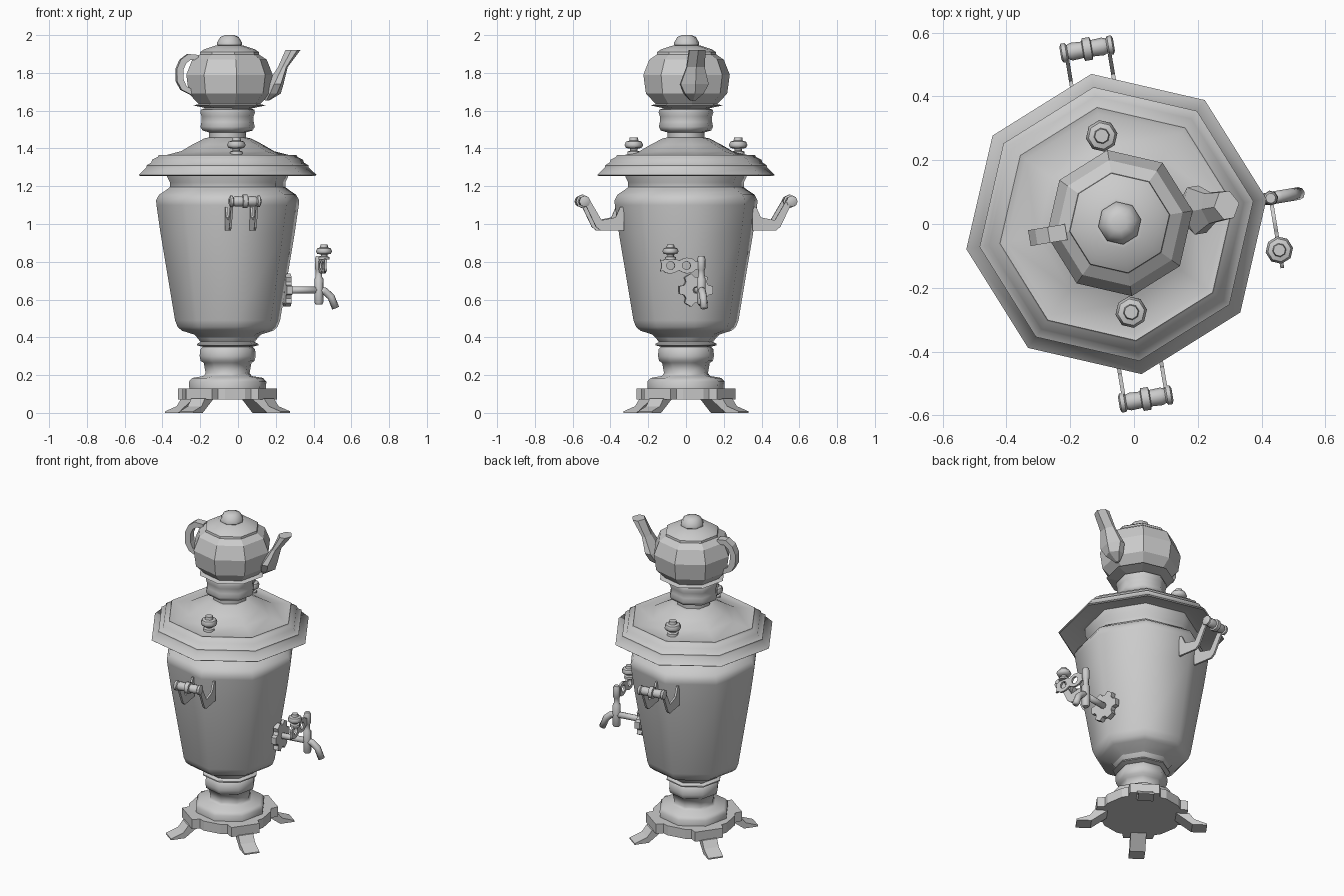
import bpy
import bmesh
from math import cos, sin, radians, tau
from mathutils import Matrix, Vector

default_cube = bpy.data.objects.get("Cube")
if default_cube:
    bpy.data.objects.remove(default_cube, do_unlink=True)


def move(x=0, y=0, z=0):
    return Matrix.Translation((x, y, z))


def turn(degrees, axis="Z"):
    return Matrix.Rotation(radians(degrees), 4, axis)


# The urn is turned a little about its axis; the teapot sits slightly off centre
URN = move(-0.055) @ turn(9.5)
POT = move(-0.045, 0.003) @ turn(9.5)


def finish(name, bm, matrix, smooth_angle):
    bmesh.ops.remove_doubles(bm, verts=bm.verts, dist=0.0001)
    bmesh.ops.recalc_face_normals(bm, faces=bm.faces)
    mesh = bpy.data.meshes.new(name)
    bm.to_mesh(mesh)
    bm.free()
    if smooth_angle:
        mesh.shade_smooth()
        mesh.set_sharp_from_angle(angle=radians(smooth_angle))
    obj = bpy.data.objects.new(name, mesh)
    obj.matrix_world = matrix
    bpy.context.collection.objects.link(obj)
    return obj


def loft(name, sections, matrix, smooth_angle=0):
    """Skin a list of point rings and cap both ends."""
    bm = bmesh.new()
    rings = [[bm.verts.new(p) for p in ring] for ring in sections]
    count = len(rings[0])
    for low, high in zip(rings, rings[1:]):
        for i in range(count):
            j = (i + 1) % count
            bm.faces.new((low[i], low[j], high[j], high[i]))
    bm.faces.new(rings[0][::-1])
    bm.faces.new(rings[-1])
    return finish(name, bm, matrix, smooth_angle)


def lathe(name, profile, matrix, smooth_angle=50, sides=8):
    """Turn a (radius, height) profile about z."""
    steps = [tau * i / sides for i in range(sides)]
    rings = [[(r * cos(a), r * sin(a), z) for a in steps] for r, z in profile]
    return loft(name, rings, matrix, smooth_angle)


def plate(name, outline, thickness, matrix):
    """Extrude an XZ outline along y."""
    half = thickness / 2
    rings = [[(u, y, v) for u, v in outline] for y in (-half, half)]
    return loft(name, rings, matrix)


def curve_part(name, splines, matrix, cyclic=False, **settings):
    """Make a mesh from poly splines with a bevel or an extrusion."""
    curve = bpy.data.curves.new(name + "_curve", "CURVE")
    for key, value in settings.items():
        setattr(curve, key, value)
    for points in splines:
        spline = curve.splines.new("POLY")
        spline.points.add(len(points) - 1)
        for point, co in zip(spline.points, points):
            point.co = (*co, 1)
        spline.use_cyclic_u = cyclic
    helper = bpy.data.objects.new(name + "_helper", curve)
    bpy.context.collection.objects.link(helper)
    graph = bpy.context.evaluated_depsgraph_get()
    mesh = bpy.data.meshes.new_from_object(helper.evaluated_get(graph))
    bpy.data.objects.remove(helper, do_unlink=True)
    bm = bmesh.new()
    bm.from_mesh(mesh)
    bpy.data.meshes.remove(mesh)
    return finish(name, bm, matrix, 0)


def polar(r, degrees):
    return (r * cos(radians(degrees)), r * sin(radians(degrees)))


def knob(name, matrix):
    lathe(name, [(.035, 0), (.033, .015), (.02, .02), (.02, .03), (.042, .035),
                 (.05, .05), (.042, .068), (.025, .073), (.022, .09)], matrix)


# Lobed platform and four splayed feet
lobes = [polar(r, quarter + a) for quarter in (45, 135, 225, 315)
         for r, a in ((.24, -32), (.235, -23), (.275, -18), (.275, 18), (.235, 23), (.24, 32))]
plate("platform", lobes, .06, URN @ move(z=.1) @ turn(90, "X"))
foot = [(.19, .075), (.27, .075), (.30, .035), (.375, .008), (.375, 0),
        (.29, 0), (.25, .03)]
for i in range(4):
    plate(f"foot_{i + 1}", foot, .09, URN @ turn(45 + 90 * i))

# Turned pedestal, body, brim and crown
lathe("pedestal", [(.205, .12), (.208, .165), (.19, .185), (.13, .195), (.118, .21),
                   (.128, .265), (.145, .275), (.15, .30), (.148, .335), (.135, .35),
                   (.165, .358), (.165, .365), (.145, .375), (.165, .40), (.175, .42)], URN)
lathe("body", [(.15, .385), (.18, .415), (.245, .435), (.268, .455), (.282, .49),
               (.36, .95), (.382, 1.10), (.384, 1.125), (.368, 1.155), (.33, 1.18),
               (.31, 1.195), (.31, 1.22), (.325, 1.25), (.325, 1.29)], URN)
lathe("brim", [(.31, 1.29), (.36, 1.29), (.47, 1.255), (.477, 1.26), (.435, 1.30),
               (.435, 1.31), (.41, 1.325), (.405, 1.34), (.375, 1.355), (.37, 1.365),
               (.35, 1.36), (.25, 1.385), (.19, 1.42), (.125, 1.453), (.10, 1.458)], URN)
lathe("crown", [(.10, 1.44), (.10, 1.485), (.135, 1.495), (.146, 1.515), (.14, 1.54),
                (.14, 1.57), (.147, 1.59), (.143, 1.605), (.115, 1.615), (.115, 1.63)], URN)
for side, angle in (("front", -90), ("back", 90)):
    knob(f"{side}_lid_knob", URN @ turn(angle) @ move(.28, 0, 1.368))

# Carrying handles: two brackets and a ribbed grip each
bracket = [(.345, .965), (.47, .965), (.495, .985), (.555, 1.11), (.53, 1.13),
           (.465, 1.02), (.39, 1.035), (.365, 1.09), (.345, 1.09)]
half_grip = [(.02, -.085), (.03, -.08), (.03, -.067), (.023, -.062), (.028, -.05),
             (.026, -.015), (.036, -.012)]
grip = half_grip + [(r, -h) for r, h in reversed(half_grip)]
for side, angle in (("front", -90), ("back", 90)):
    frame = URN @ turn(angle)
    for label, offset in (("a", -.067), ("b", .067)):
        plate(f"{side}_handle_bracket_{label}", bracket, .012, frame @ move(y=offset))
    lathe(f"{side}_handle_grip", grip, frame @ move(.556, 0, 1.12) @ turn(90, "X"))

# Tap: toothed rosette, pipe, barrel, bent outlet
teeth = [polar(r, 60 * i + a) for i in range(6)
         for r, a in ((.07, -22), (.092, -13), (.092, 13), (.07, 22))]
plate("tap_rosette", teeth, .03, URN @ move(.318, 0, .65) @ turn(90))
tap = URN @ move(.49)
curve_part("tap_pipe", [[(-.19, 0, .65), (0, 0, .65)]], tap, dimensions="3D",
           bevel_depth=.019, bevel_resolution=2, use_fill_caps=True)
curve_part("tap_outlet", [[(0, 0, .65), (.03, 0, .645), (.065, 0, .615), (.09, 0, .555)]], tap,
           dimensions="3D", bevel_depth=.02, bevel_resolution=2, use_fill_caps=True)
lathe("tap_barrel", [(.018, .575), (.024, .585), (.024, .71), (.017, .72), (.017, .755),
                     (.022, .765), (.022, .815), (.016, .83)], tap)

# Pierced key with scalloped edge and a knob on top
upper = [(0, .025), (.03, .022), (.05, .038), (.08, .042), (.105, .034), (.12, .025),
         (.135, .034), (.16, .042), (.19, .04), (.205, .028), (.222, .032), (.215, .012)]
outline = upper + [(u, -v) for u, v in reversed(upper)]
holes = [[(c + x, y) for x, y in (polar(.022, 36 * i) for i in range(10))]
         for c in (.08, .165)]
curve_part("tap_key", [[(u, v, 0) for u, v in ring] for ring in [outline] + holes],
           tap @ move(z=.78) @ turn(-90) @ turn(90, "X"), cyclic=True,
           dimensions="2D", fill_mode="BOTH", extrude=.006)
knob("tap_key_knob", tap @ move(0, -.165, .812) @ Matrix.Scale(.87, 4))

# Teapot: faceted bowl, lid with finial
lathe("teapot_bowl", [(.11, 1.61), (.195, 1.628), (.165, 1.635), (.218, 1.69), (.232, 1.79),
                      (.20, 1.87), (.155, 1.90), (.14, 1.90)], POT, 0)
lathe("teapot_lid", [(.15, 1.885), (.16, 1.895), (.158, 1.91), (.135, 1.925),
                     (.08, 1.943), (.07, 1.945)], POT, 30)
lathe("teapot_finial", [(.05, 1.935), (.068, 1.948), (.068, 1.96), (.058, 1.975),
                        (.05, 1.99), (.025, 2), (0, 2)], POT, 50)

# Spout: six-sided sections given as height, inner reach, outer reach, half width
spout = []
for z, near, far, half in ((1.655, .19, .215, .015), (1.69, .18, .275, .05),
                           (1.74, .20, .29, .075), (1.83, .26, .312, .048),
                           (1.92, .30, .38, .043)):
    span = far - near
    reach = [near, near + span * .3, near + span * .7, far]
    spout.append([Vector(p) for p in (
        (reach[0], 0, z), (reach[1], -half, z), (reach[2], -half, z),
        (reach[3], 0, z), (reach[2], half, z), (reach[1], half, z))])
loft("teapot_spout", spout, POT)

# Strap handle
arc = [(.17, 1.895), (.225, 1.90), (.265, 1.87), (.287, 1.82), (.285, 1.755),
       (.26, 1.71), (.20, 1.68)]
inner = [(.20, 1.71), (.235, 1.73), (.25, 1.765), (.252, 1.815), (.237, 1.85),
         (.215, 1.868), (.17, 1.868)]
plate("teapot_handle", arc + inner, .05, POT @ turn(180))
